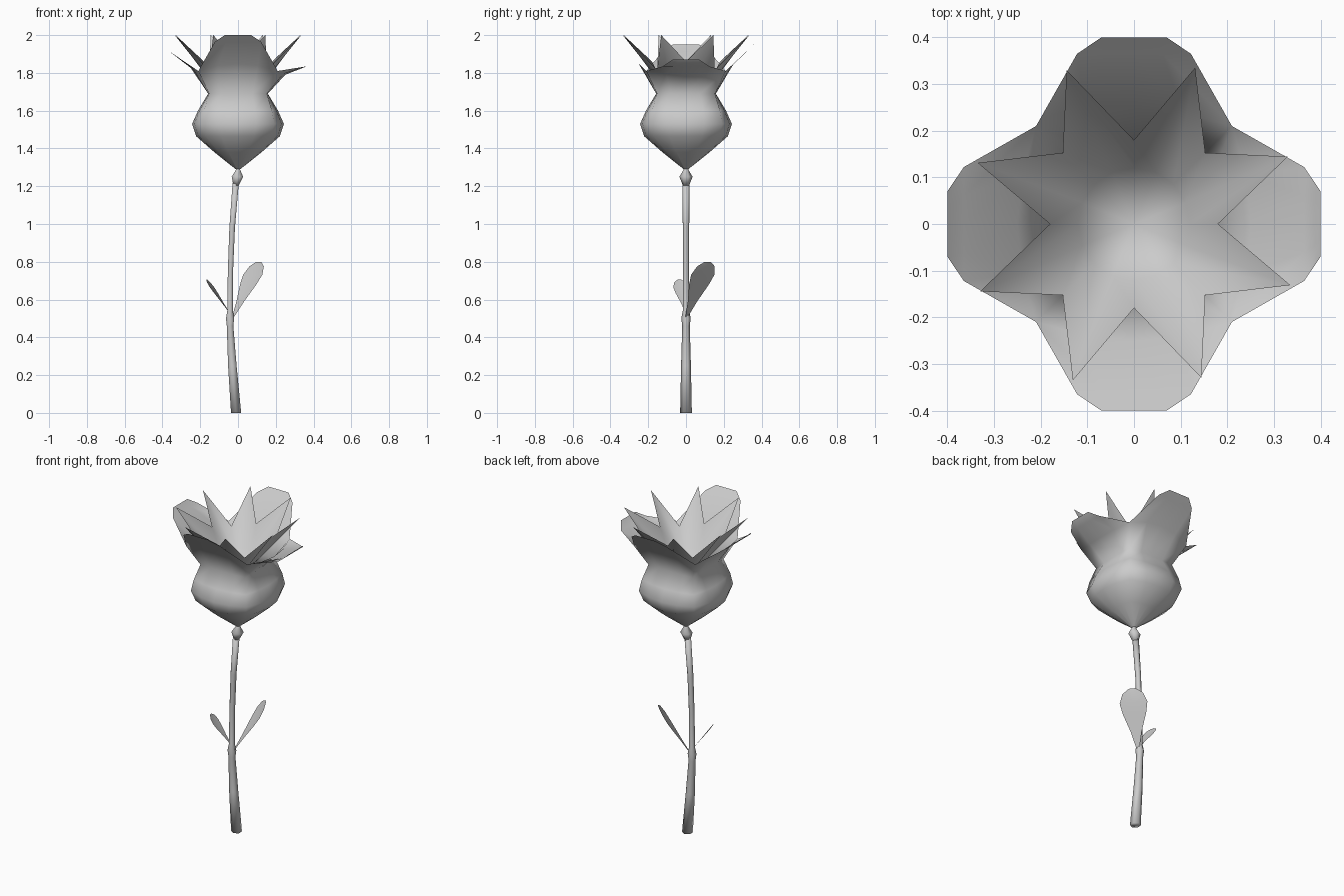
import bpy, bmesh, math
from mathutils import Vector, Matrix

if "Cube" in bpy.data.objects:
    bpy.data.objects.remove(bpy.data.objects["Cube"])


def make_object(name, verts, faces):
    me = bpy.data.meshes.new(name)
    me.from_pydata(verts, [], faces)
    bm = bmesh.new()
    bm.from_mesh(me)
    bmesh.ops.remove_doubles(bm, verts=bm.verts, dist=0.001)
    bmesh.ops.recalc_face_normals(bm, faces=bm.faces)
    bm.to_mesh(me)
    bm.free()
    for p in me.polygons:
        p.use_smooth = True
    ob = bpy.data.objects.new(name, me)
    bpy.context.collection.objects.link(ob)
    return ob


def grid_faces(rows, cols, start=0, closed=False):
    faces = []
    for i in range(rows - 1):
        for j in range(cols if closed else cols - 1):
            a, b = i * cols + j, i * cols + (j + 1) % cols
            faces.append([start + n for n in (a, b, b + cols, a + cols)])
    return faces


def tube(name, rings, sides):
    # rings of (centre x, z, radius), capped at both ends
    verts = [(x + r * math.sin(2 * math.pi * j / sides), -r * math.cos(2 * math.pi * j / sides), z)
             for x, z, r in rings for j in range(sides)]
    faces = grid_faces(len(rings), sides, closed=True)
    faces += [list(range(sides)), [len(verts) - 1 - j for j in range(sides)]]
    return make_object(name, verts, faces)


# Stem with a leaf node, and the knob under the bloom
tube("stem", [(-0.01, 0, 0.031), (-0.03, 0.25, 0.026), (-0.042, 0.46, 0.02), (-0.042, 0.5, 0.025),
              (-0.042, 0.54, 0.017), (-0.04, 0.75, 0.016), (-0.031, 0.98, 0.017),
              (-0.012, 1.22, 0.019)], 6)
tube("stem_knob", [(-0.01, 1.205, 0.017), (-0.003, 1.25, 0.035), (0, 1.285, 0.014), (0, 1.3, 0.012)], 6)


# Leaves
def leaf(name, base, tip, half_width, cup):
    base, tip = Vector(base), Vector(tip)
    d = tip - base
    side = Vector((d.y, -d.x, 0)).normalized()
    out = Vector((d.x, d.y, 0)).normalized()
    profile = [(0, 0.08), (0.3, 0.4), (0.6, 0.85), (0.77, 1), (0.92, 0.75), (1, 0.25)]
    verts = []
    for s, w in profile:
        for t in (-1, 0, 1):
            verts.append(base + d * s + side * (t * w * half_width) - out * (cup * w * (1 - abs(t)) * -1))
    make_object(name, verts, grid_faces(len(profile), 3))


leaf("large_leaf", (-0.03, 0, 0.5), (0.11, 0.115, 0.8), 0.08, 0.008)
leaf("small_leaf", (-0.045, 0, 0.53), (-0.165, -0.035, 0.705), 0.042, 0.005)

# Outer bloom: four joined petals rising from a squarish bulb
columns = (-1, -0.5, 0, 0.5, 1)
bulb = [(0.012, 0.01, 1.29), (0.125, 0.1, 1.38), (0.222, 0.172, 1.465), (0.243, 0.192, 1.53),
        (0.212, 0.18, 1.6), (0.158, 0.153, 1.69)]
tip_heights = (2.0, 1.87, 1.99, 1.95)   # front, right, back, left
verts, faces = [], []
for k, top in enumerate(tip_heights):
    mid = 1.79 + (top - 1.87) * 0.45
    rows = [[(c * t, a + (c - a) * t * t, z) for t in columns] for a, c, z in bulb]
    rows.append([(0.21 * t, 0.25 - 0.04 * t * t, mid + (1.81 - mid) * t * t) for t in columns])
    rows.append([(0.122 * t, 0.365, top - 0.035) for t in columns])
    rows.append([(0.07 * t, 0.4, top) for t in columns])
    rot = Matrix.Rotation(k * math.pi / 2, 3, 'Z')
    faces += grid_faces(len(rows), len(columns), len(verts))
    verts += [rot @ Vector((u, -r, z)) for row in rows for u, r, z in row]
make_object("outer_petals", verts, faces)

# Inner bloom: eight-pointed star cup
verts = [(0, 0, 1.63)]
inner, rim = [], []
for j in range(16):
    ang = j * math.pi / 8
    if j % 2:
        r, z = 0.36, 2.0
    else:
        r, z = (0.18, 1.86) if j % 4 == 0 else (0.216, 1.815)
    inner.append((0.12 * math.cos(ang), 0.12 * math.sin(ang), 1.72))
    rim.append((r * math.cos(ang + 0.02 * (j % 2)), r * math.sin(ang + 0.02 * (j % 2)), z))
verts += inner + rim
faces = [[0, 1 + j, 1 + (j + 1) % 16] for j in range(16)] + grid_faces(2, 16, 1, closed=True)
make_object("inner_petals", verts, faces)
